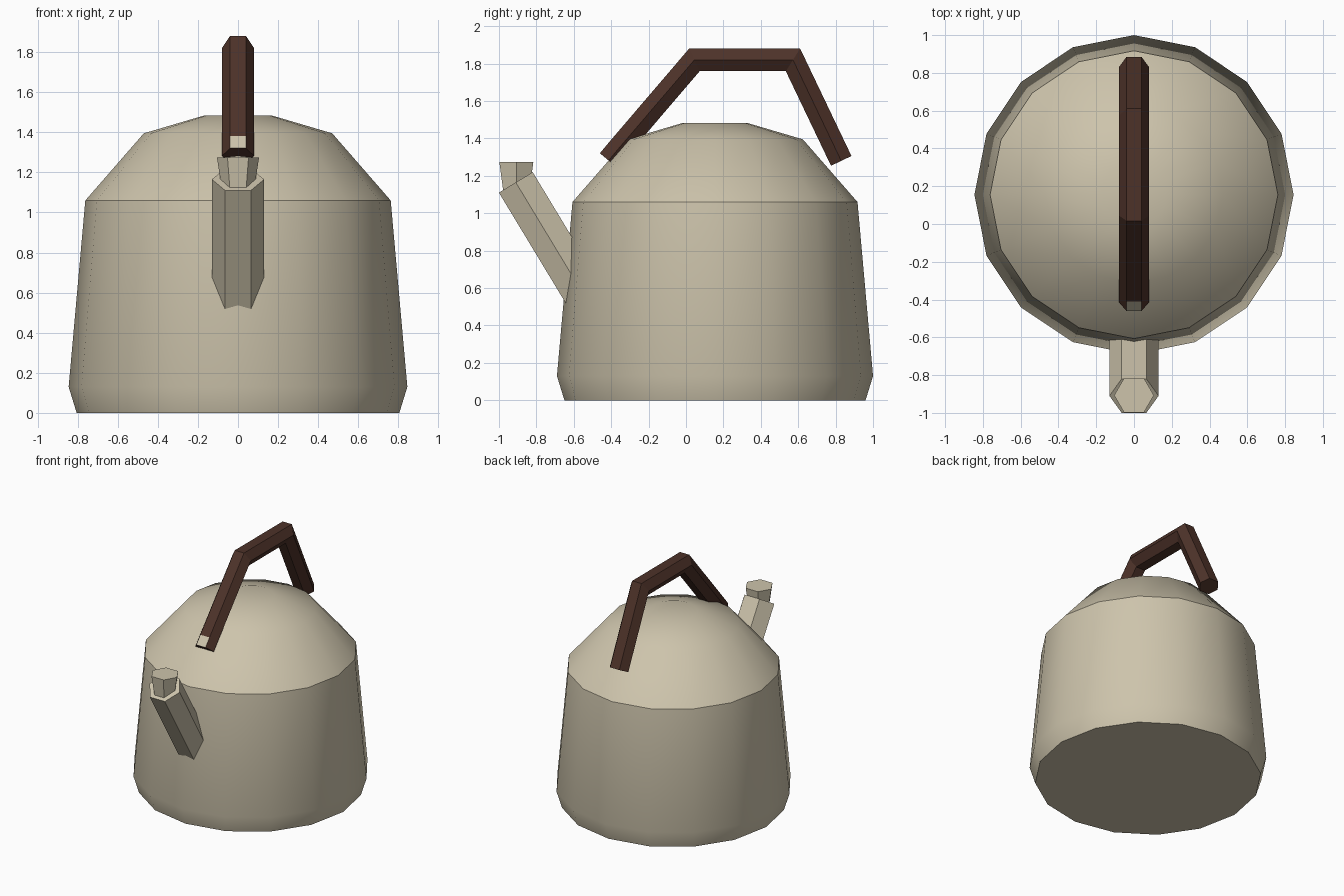
import bpy, bmesh, math
from mathutils import Vector

if "Cube" in bpy.data.objects:
    bpy.data.objects.remove(bpy.data.objects["Cube"])


def material(name, rgb):
    m = bpy.data.materials.new(name)
    m.diffuse_color = (*rgb, 1)
    m.use_nodes = True
    m.node_tree.nodes["Principled BSDF"].inputs["Base Color"].default_value = m.diffuse_color
    return m


CREAM = material("cream enamel", (0.61, 0.55, 0.41))
BROWN = material("dark brown wood", (0.075, 0.032, 0.022))


def loft(name, rings, mats, caps=(True, True), smooth=None):
    """Skin a list of closed rings with quads."""
    bm = bmesh.new()
    vs = [[bm.verts.new(p) for p in ring] for ring in rings]
    n = len(rings[0])
    for a, b in zip(vs, vs[1:]):
        for i in range(n):
            j = (i + 1) % n
            bm.faces.new((a[i], a[j], b[j], b[i]))
    if caps[0]:
        bm.faces.new(vs[0][::-1])
    if caps[1]:
        bm.faces.new(vs[-1])
    if all(caps):
        bmesh.ops.recalc_face_normals(bm, faces=bm.faces)
    me = bpy.data.meshes.new(name)
    bm.to_mesh(me)
    bm.free()
    for m in mats:
        me.materials.append(m)
    ob = bpy.data.objects.new(name, me)
    bpy.context.collection.objects.link(ob)
    if smooth:
        bpy.ops.object.select_all(action='DESELECT')
        ob.select_set(True)
        bpy.context.view_layer.objects.active = ob
        bpy.ops.object.shade_smooth_by_angle(angle=math.radians(smooth))
    return ob


def ring(centre, rx, ry, n, up=Vector((0, 1, 0))):
    """Ring of n points spanned by the x axis and the given vector."""
    c = Vector(centre)
    return [c + Vector((rx * math.cos(t), 0, 0)) + up * (ry * math.sin(t))
            for t in (2 * math.pi * i / n for i in range(n))]


def lathe(name, profile, caps):
    return loft(name, [ring((0, 0.155, z), r, r, 16) for r, z in profile],
                [CREAM], caps, smooth=35)


# Pot wall and domed top
lathe("kettle_body", [(0.805, 0), (0.845, 0.13), (0.762, 1.06)], (True, False))
lathe("kettle_dome", [(0.762, 1.06), (0.47, 1.395), (0.172, 1.483)], (False, True))

# Slanted spout tube, and the flared mouth on top of it
across = Vector((0, 0.856, 0.517))
loft("spout", [ring((0, -0.52, 0.52), 0.13, 0.122, 6, across),
               ring((0, -0.91, 1.165), 0.13, 0.122, 6, across)], [CREAM])
loft("spout_mouth", [ring((0, -0.907, 1.08), 0.075, 0.075, 6),
                     ring((0, -0.907, 1.275), 0.105, 0.105, 6)], [CREAM])

# Bent handle: hexagonal bar with mitred corners
path = [Vector((0, y, z)) for y, z in
        [(-0.414, 1.282), (-0.364, 1.342), (0.045, 1.82), (0.572, 1.82), (0.83, 1.28)]]
rings = []
for i, p in enumerate(path):
    d0 = (p - path[max(i - 1, 0)]).normalized() if i else (path[1] - p).normalized()
    d1 = (path[i + 1] - p).normalized() if i + 1 < len(path) else d0
    n0, n1 = Vector((0, -d0.z, d0.y)), Vector((0, -d1.z, d1.y))
    m = (n0 + n1).normalized()
    rings.append(ring(p, 0.08, 0.07 / m.dot(n0), 6, m))
handle = loft("handle", rings, [BROWN, CREAM])

# Cream fitting showing on the outer face at the front end of the handle
for f in handle.data.polygons:
    if f.center.y < -0.40 and f.center.z > 1.32 and abs(f.normal.x) < 0.1:
        f.material_index = 1
